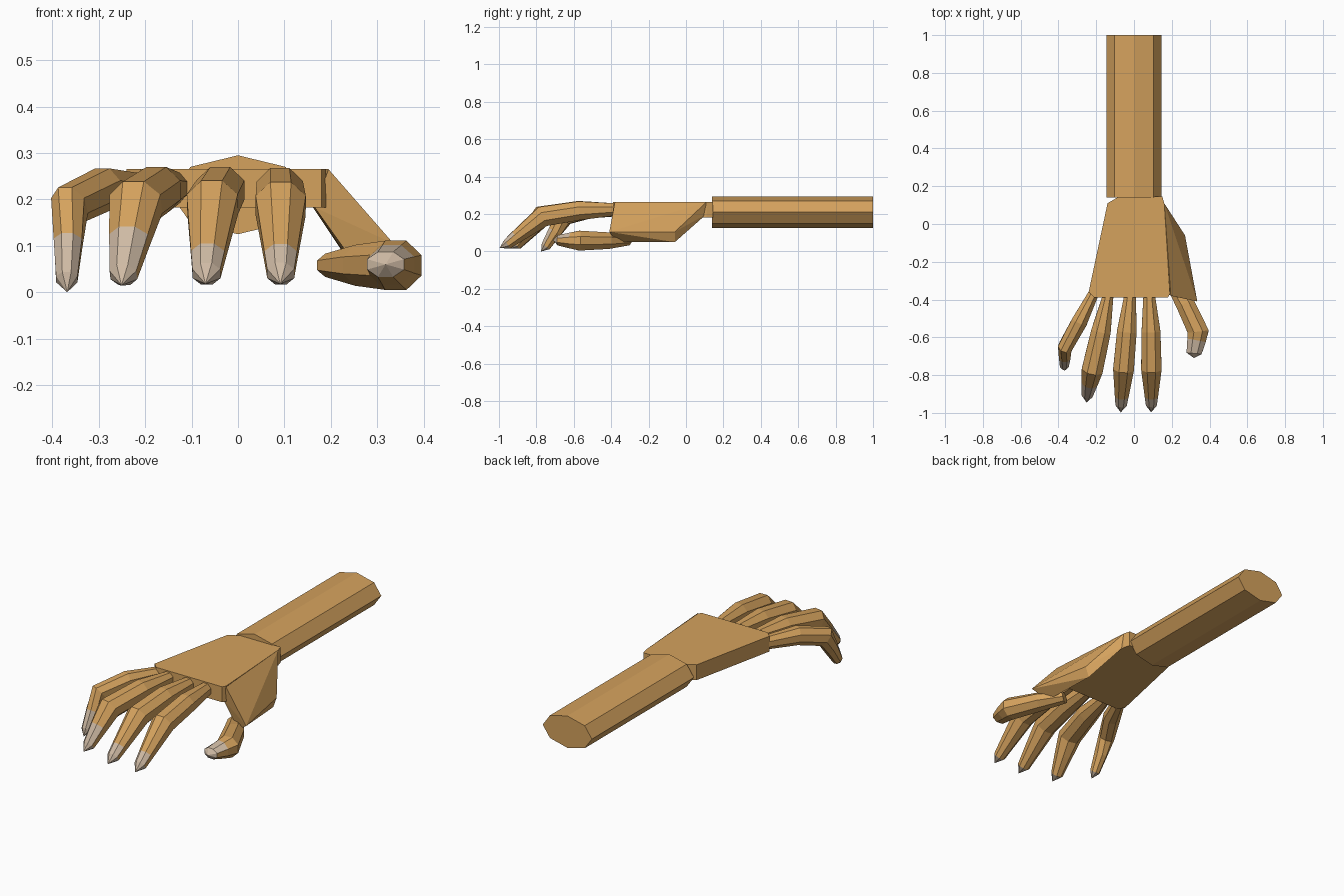
import bpy, bmesh, math
from mathutils import Vector

if "Cube" in bpy.data.objects:
    bpy.data.objects.remove(bpy.data.objects["Cube"])


def material(name, rgb):
    m = bpy.data.materials.new(name)
    m.diffuse_color = (*rgb, 1)
    m.use_nodes = True
    m.node_tree.nodes["Principled BSDF"].inputs["Base Color"].default_value = m.diffuse_color
    return m


SKIN = material("tan skin", (0.66, 0.36, 0.11))
NAIL = material("pale nail", (0.62, 0.49, 0.37))


def finish(name, bm, mats):
    bmesh.ops.recalc_face_normals(bm, faces=bm.faces)
    me = bpy.data.meshes.new(name)
    bm.to_mesh(me)
    bm.free()
    for m in mats:
        me.materials.append(m)
    ob = bpy.data.objects.new(name, me)
    bpy.context.collection.objects.link(ob)
    return ob


def prism(name, outline, axis):
    """Close an outline and extrude it along a vector."""
    bm = bmesh.new()
    face = bm.faces.new([bm.verts.new(p) for p in outline])
    ext = bmesh.ops.extrude_face_region(bm, geom=[face], use_keep_orig=True)
    moved = [g for g in ext["geom"] if isinstance(g, bmesh.types.BMVert)]
    bmesh.ops.translate(bm, verts=moved, vec=axis)
    return finish(name, bm, [SKIN])


def finger(name, stations, pole, nail_start):
    """Eight-sided tapered loft through (x, y, z, half width, half height)."""
    a, b = Vector(stations[-2]), Vector(stations[-1])
    rows = [Vector(s) for s in stations[:-1]] + [a.lerp(b, nail_start), b]
    centres = [r.to_3d() if len(r) == 3 else Vector(r[:3]) for r in rows]
    path = centres + [Vector(pole)]
    bm = bmesh.new()
    rings = []
    for i, r in enumerate(rows):
        ahead = (path[i + 1] - path[i]).normalized()
        back = (path[i] - path[i - 1]).normalized() if i else ahead
        t = (ahead + back).normalized()
        side = t.cross(Vector((0, 0, 1))).normalized()
        up = side.cross(t)
        ring = []
        for k in range(8):
            ang = math.radians(22.5 + 45 * k)
            c = 1 / math.cos(math.pi / 8)
            ring.append(bm.verts.new(centres[i] + side * (r[3] * c * math.cos(ang))
                                     + up * (r[4] * c * math.sin(ang))))
        rings.append(ring)
    bm.faces.new(rings[0])
    for i in range(len(rings) - 1):
        for k in range(8):
            j = (k + 1) % 8
            f = bm.faces.new((rings[i][k], rings[i][j], rings[i + 1][j], rings[i + 1][k]))
            # nail covers the three outer faces beyond the nail line
            f.material_index = int(i == len(rings) - 2 and k in (0, 1, 2))
    tip = bm.verts.new(pole)
    for k in range(8):
        f = bm.faces.new((rings[-1][k], rings[-1][(k + 1) % 8], tip))
        f.material_index = 1
    return finish(name, bm, [SKIN, NAIL])


# Forearm: octagonal prism
prism("forearm", [(0.145 * math.sin(k * math.pi / 4), 0.14,
                   0.21 + 0.085 * math.cos(k * math.pi / 4)) for k in range(8)], (0, 0.86, 0))

# Palm slab, running back into the wrist
palm = [(-0.14, 0.11), (-0.08, 0.145), (0.15, 0.145), (0.16, 0.11),
        (0.19, -0.37), (0.18, -0.39), (-0.21, -0.39), (-0.24, -0.36)]
prism("palm", [(x, y, 0.183) for x, y in palm], (0, 0, 0.082))

# Thumb web: wedge dropping from the palm's side
bm = bmesh.new()
for p in [(0.16, 0.11, 0.265), (0.195, -0.38, 0.265), (0.15, 0.11, 0.2), (0.165, -0.36, 0.183),
          (0.27, -0.06, 0.105), (0.25, -0.06, 0.05), (0.335, -0.41, 0.105), (0.26, -0.37, 0.05)]:
    bm.verts.new(p)
bmesh.ops.convex_hull(bm, input=bm.verts)
bmesh.ops.dissolve_limit(bm, angle_limit=0.02, verts=bm.verts, edges=bm.edges)
finish("thumb_web", bm, [SKIN])

# Fingers: base, knuckle, second joint, tip ring, then the pole
finger("index_finger", [(0.08, -0.37, 0.225, 0.03, 0.032), (0.09, -0.57, 0.218, 0.05, 0.05),
                        (0.092, -0.765, 0.187, 0.054, 0.055), (0.092, -0.955, 0.04, 0.029, 0.028)],
       (0.091, -0.997, 0.018), 0.75)
finger("middle_finger", [(-0.02, -0.37, 0.225, 0.03, 0.032), (-0.038, -0.57, 0.22, 0.052, 0.05),
                         (-0.055, -0.765, 0.19, 0.055, 0.055), (-0.068, -0.955, 0.04, 0.03, 0.028)],
       (-0.07, -0.997, 0.018), 0.75)
finger("ring_finger", [(-0.135, -0.37, 0.225, 0.027, 0.032), (-0.175, -0.57, 0.22, 0.052, 0.05),
                       (-0.22, -0.77, 0.19, 0.056, 0.055), (-0.247, -0.905, 0.037, 0.029, 0.028)],
       (-0.251, -0.945, 0.015), 0.5)
finger("little_finger", [(-0.205, -0.35, 0.222, 0.026, 0.032), (-0.29, -0.52, 0.222, 0.042, 0.045),
                         (-0.363, -0.65, 0.187, 0.038, 0.048), (-0.369, -0.75, 0.028, 0.023, 0.026)],
       (-0.368, -0.775, 0.0), 0.5)

# Thumb, lying flat and turning inwards
finger("thumb", [(0.2, -0.31, 0.058, 0.035, 0.025), (0.27, -0.42, 0.058, 0.05, 0.044),
                 (0.34, -0.57, 0.058, 0.056, 0.053), (0.318, -0.685, 0.06, 0.04, 0.027)],
       (0.318, -0.71, 0.06), 0.4)
